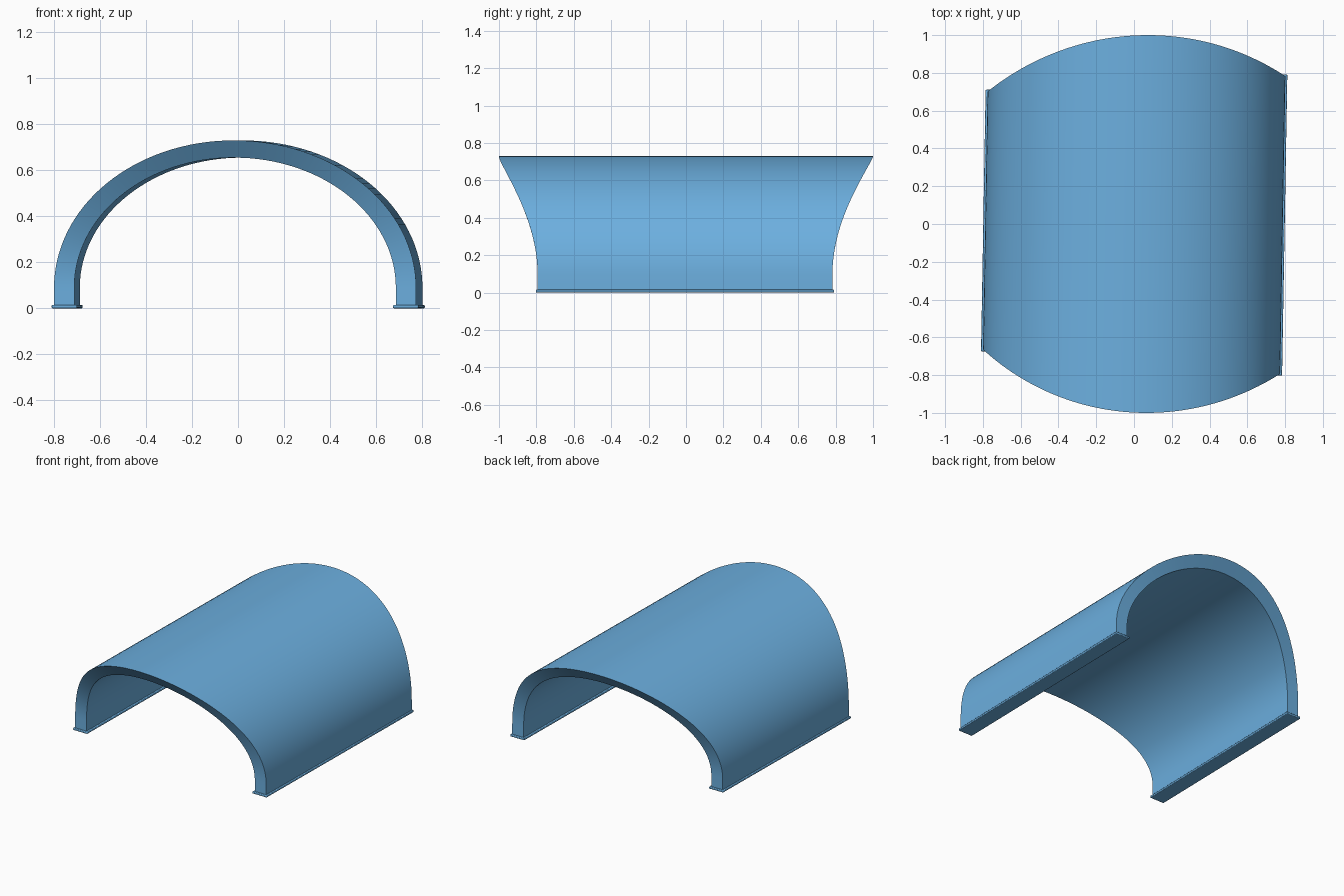
import bpy
import bmesh
import math

if "Cube" in bpy.data.objects:
    bpy.data.objects.remove(bpy.data.objects["Cube"], do_unlink=True)

SKEW = 0.0175       # slight turn of the vault axis in plan
SPRING = 0.09       # height of the straight legs
OUT_W, OUT_H = 0.788, 0.73
IN_W, IN_H = 0.70, 0.655
STEPS = 64

blue = bpy.data.materials.new("sky_blue")
blue.use_nodes = True
colour = (0.15, 0.43, 0.74, 1)
blue.diffuse_color = colour
bsdf = next(n for n in blue.node_tree.nodes if n.type == "BSDF_PRINCIPLED")
bsdf.inputs["Base Color"].default_value = colour
bsdf.inputs["Roughness"].default_value = 0.6


def finish(name, bm):
    bmesh.ops.recalc_face_normals(bm, faces=bm.faces)
    mesh = bpy.data.meshes.new(name)
    bm.to_mesh(mesh)
    bm.free()
    mesh.materials.append(blue)
    obj = bpy.data.objects.new(name, mesh)
    bpy.context.collection.objects.link(obj)
    bpy.ops.object.select_all(action="DESELECT")
    obj.select_set(True)
    bpy.context.view_layer.objects.active = obj
    bpy.ops.object.shade_smooth_by_angle(angle=math.radians(30))
    return obj


def end_y(lx, side):
    """Curved end of the vault in plan: side -1 is front, +1 is back."""
    radius = 1.30 if side < 0 else 1.34
    dx = lx + SKEW * side * 0.8 - 0.07
    return side * (1 - radius + math.sqrt(radius ** 2 - dx ** 2))


def section(width, height):
    """Half-ellipse on short straight legs, as (x, z, lift) points."""
    pts = [(width, 0, 0)]
    for i in range(STEPS + 1):
        t = math.pi * i / STEPS
        pts.append((width * math.cos(t),
                    SPRING + (height - SPRING) * math.sin(t), math.sin(t)))
    return pts + [(-width, 0, 0)]


# Arched shell, its end rims leaning inward towards the crown
bm = bmesh.new()
rows = {}
outer, inner = section(OUT_W, OUT_H), section(IN_W, IN_H)
for side in (-1, 1):
    for key, pts, setback in (("out", outer, 0), ("in", inner, 0.055)):
        row = []
        for (x, z, lift), (ox, _, _) in zip(pts, outer):
            y = end_y(ox, side) - side * setback * lift ** 2
            row.append(bm.verts.new((x + SKEW * y, y, z)))
        rows[key, side] = row
loop = [rows["out", -1], rows["out", 1], rows["in", 1], rows["in", -1]]
for a, b in zip(loop, loop[1:] + loop[:1]):
    for i in range(len(a) - 1):
        bm.faces.new((a[i], a[i + 1], b[i + 1], b[i]))
for i in (0, -1):
    bm.faces.new([row[i] for row in loop])
finish("arched_shell", bm)

# Thin foot rail under each leg
for name, sign in (("left_foot_rail", 1), ("right_foot_rail", -1)):
    bm = bmesh.new()
    y0 = end_y(sign * OUT_W, -1) - 0.01
    y1 = end_y(sign * OUT_W, 1) + 0.01
    corners = []
    for x, y in ((0.688, y0), (0.798, y0), (0.798, y1), (0.688, y1)):
        corners.append(bm.verts.new((sign * x + SKEW * y, y, 0)))
    base = bm.faces.new(corners)
    top = bmesh.ops.extrude_face_region(bm, geom=[base])
    moved = [v for v in top["geom"] if isinstance(v, bmesh.types.BMVert)]
    bmesh.ops.translate(bm, verts=moved, vec=(0, 0, 0.015))
    rail = finish(name, bm)
    bevel = rail.modifiers.new("soft_edges", "BEVEL")
    bevel.width = 0.004
    bevel.segments = 2
